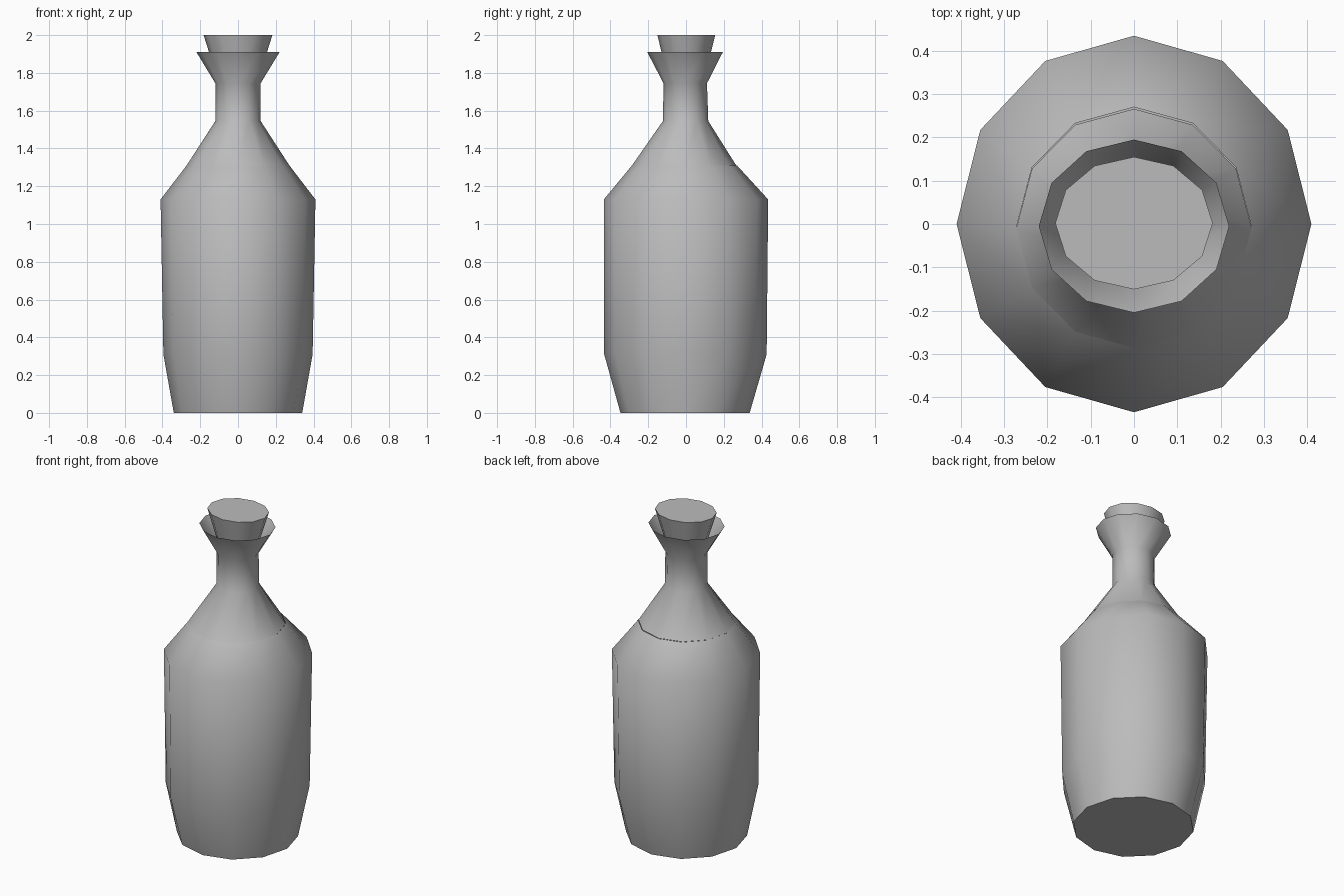
import bpy, bmesh, math

if "Cube" in bpy.data.objects:
    bpy.data.objects.remove(bpy.data.objects["Cube"])

SIDES = 12

glass = bpy.data.materials.new("grey glass")
glass.diffuse_color = (0.5, 0.5, 0.5, 1)
glass.use_nodes = True
glass.node_tree.nodes["Principled BSDF"].inputs["Base Color"].default_value = glass.diffuse_color


def loft(name, rings, cap_bottom=False, cap_top=False):
    """Stack elliptical rings (z, x radius, y radius, y centre) into a shell."""
    bm = bmesh.new()
    loops = []
    for z, rx, ry, cy in rings:
        loops.append([bm.verts.new((rx * math.cos(a), cy + ry * math.sin(a), z))
                      for a in (2 * math.pi * i / SIDES for i in range(SIDES))])
    for low, high in zip(loops, loops[1:]):
        for i in range(SIDES):
            j = (i + 1) % SIDES
            bm.faces.new((low[i], low[j], high[j], high[i]))
    if cap_bottom:
        bm.faces.new(loops[0][::-1])
    if cap_top:
        bm.faces.new(loops[-1])
    mesh = bpy.data.meshes.new(name)
    bm.to_mesh(mesh)
    bm.free()
    mesh.materials.append(glass)
    obj = bpy.data.objects.new(name, mesh)
    bpy.context.collection.objects.link(obj)
    bpy.ops.object.select_all(action='DESELECT')
    obj.select_set(True)
    bpy.context.view_layer.objects.active = obj
    bpy.ops.object.shade_smooth_by_angle(angle=math.radians(50))
    return obj


# Bottle body: tapered foot, near-straight wall and lower shoulder
loft("bottle_body", [
    (0.00, 0.34, 0.342, -0.005),
    (0.31, 0.395, 0.43, -0.003),
    (1.13, 0.41, 0.435, 0.0),
    (1.31, 0.272, 0.278, -0.008),
], cap_bottom=True)

# Upper shoulder, neck and open flared lip
loft("bottle_neck", [
    (1.31, 0.272, 0.276, -0.01),
    (1.545, 0.12, 0.12, -0.002),
    (1.745, 0.12, 0.115, -0.004),
    (1.91, 0.22, 0.20, -0.005),
])

# Tapered stopper sitting in the lip
loft("stopper", [
    (1.74, 0.10, 0.09, 0.0),
    (2.00, 0.182, 0.153, 0.002),
], cap_bottom=True, cap_top=True)
